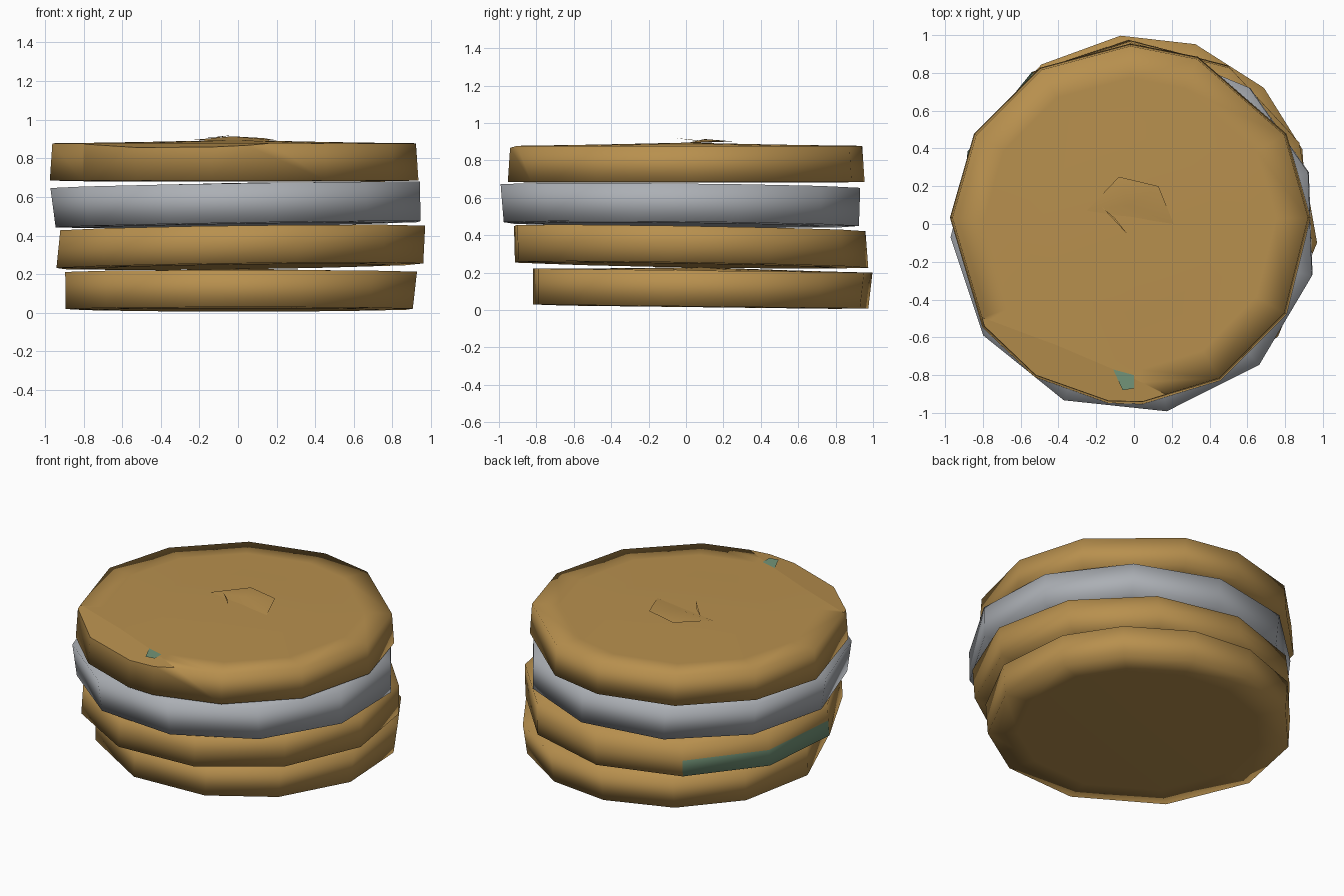
import bpy, bmesh
from math import cos, sin, radians, atan2, degrees
from mathutils import Vector

cube = bpy.data.objects.get("Cube")
if cube:
    bpy.data.objects.remove(cube)


def material(name, rgb):
    m = bpy.data.materials.new(name)
    m.use_nodes = True
    m.diffuse_color = (*rgb, 1)
    m.node_tree.nodes["Principled BSDF"].inputs["Base Color"].default_value = (*rgb, 1)
    return m


GOLD = material("old gold", (0.479, 0.279, 0.076))
SILVER = material("dull silver", (0.41, 0.43, 0.46))
PATINA = material("green patina", (0.17, 0.296, 0.188))


def finish(name, bm, mats, smooth=True):
    mesh = bpy.data.meshes.new(name)
    for f in bm.faces:
        f.smooth = smooth
    bm.to_mesh(mesh)
    bm.free()
    for m in mats:
        mesh.materials.append(m)
    obj = bpy.data.objects.new(name, mesh)
    bpy.context.collection.objects.link(obj)
    return obj


def coin_mesh(angles, low, high, tilt, dome=0.012, mid=False):
    """low and high are (x, y, radius, z) of the two rims."""
    bm = bmesh.new()

    def at(x, y, z):
        return bm.verts.new((x, y, z + tilt[0] * x + tilt[1] * y))

    def ring(c, scale, lift):
        return [at(c[0] + c[2] * scale * cos(radians(a)),
                   c[1] + c[2] * scale * sin(radians(a)), c[3] + lift) for a in angles]

    rings = [ring(low, 0.8, -0.004), ring(low, 1, 0)]
    if mid:
        rings.append(ring([(p + q) / 2 for p, q in zip(low, high)], 1, 0))
    rings += [ring(high, 1, 0), ring(high, 0.82, 0.002), ring(high, 0.5, dome * 0.4)]
    n = len(angles)
    for a, b in zip(rings, rings[1:]):
        for i in range(n):
            j = (i + 1) % n
            bm.faces.new((a[i], a[j], b[j], b[i]))
    bottom = at(low[0], low[1], low[3] - 0.004)
    top = at(high[0], high[1], high[3] + dome)
    for i in range(n):
        j = (i + 1) % n
        bm.faces.new((rings[0][j], rings[0][i], bottom))
        bm.faces.new((rings[-1][i], rings[-1][j], top))
    return bm


# Bottom coin
bm = coin_mesh([-12, 20, 44, 71, 96, 124, 152, 184, 220, 257, 289, 317],
               (0.015, 0.07, 0.91, 0.02), (0.025, 0.08, 0.922, 0.212), (0, -0.012), 0.018)
finish("bottom_coin", bm, [GOLD])

# Second coin, with a tarnished patch low on its back right side
eleven = [360 * i / 11 for i in range(11)]
bm = coin_mesh([a - 39 for a in eleven], (0.005, 0.015, 0.96, 0.242),
               (0.02, 0.005, 0.955, 0.437), (0.013, -0.016), mid=True)
bm.normal_update()
for f in bm.faces:
    c = f.calc_center_median()
    if abs(f.normal.z) < 0.5 and c.z < 0.34 and 122 < degrees(atan2(c.y, c.x)) % 360 < 200:
        f.material_index = 1
finish("second_coin", bm, [GOLD, PATINA])

# Silver coin
bm = coin_mesh([a - 47 for a in eleven], (0.015, -0.03, 0.96, 0.457),
               (0, -0.035, 0.972, 0.661), (0.016, -0.01))
finish("silver_coin", bm, [SILVER])

# Top coin, with a shallow chip sliced off the front right of its rim
bm = coin_mesh([2, 30, 68, 90, 120, 150, 178, 215, 238, 263, 274, 300, 330],
               (-0.02, 0.0, 0.955, 0.685), (-0.02, 0.0, 0.942, 0.878), (0, 0), 0.017)
cut = bmesh.ops.bisect_plane(bm, geom=bm.verts[:] + bm.edges[:] + bm.faces[:],
                             plane_co=Vector((-0.3, -0.69, 0.88)),
                             plane_no=Vector((-0.05, -0.12, 1)), clear_outer=False)
cut_edges = [e for e in cut["geom_cut"] if isinstance(e, bmesh.types.BMEdge)]
# Flatten everything beyond the slice onto its plane
for v in bm.verts:
    over = -0.05 * (v.co.x + 0.3) - 0.12 * (v.co.y + 0.69) + (v.co.z - 0.88)
    if over > 0 and v.co.y < -0.4 and v.co.x < 0.2:
        v.co.z -= over
for e in cut_edges:
    if e.is_valid and all(v.co.z > 0.84 and v.co.y < -0.4 for v in e.verts):
        e.smooth = False
finish("top_coin", bm, [GOLD])

# Small raised shard at the centre of the top coin
bm = bmesh.new()
rim = [bm.verts.new(p) for p in ((-0.25, 0.07, 0.894), (0.21, 0.0, 0.892),
                                 (0.13, 0.2, 0.905), (-0.08, 0.25, 0.902))]
peak = bm.verts.new((-0.03, 0.1, 0.914))
for i in range(4):
    bm.faces.new((rim[i], rim[(i + 1) % 4], peak))
splinter = [bm.verts.new(p) for p in ((-0.17, 0.09, 0.905), (-0.03, -0.06, 0.92),
                                      (-0.1, 0.03, 0.908))]
bm.faces.new(splinter)
finish("centre_shard", bm, [GOLD])

# Green speck on the top coin's chipped edge
bm = bmesh.new()
speck = [(-0.11, -0.77), (-0.06, -0.88), (0.0, -0.87), (0.0, -0.8)]
bm.faces.new([bm.verts.new((x, y, 0.8815)) for x, y in speck])
finish("patina_speck", bm, [PATINA], smooth=False)
